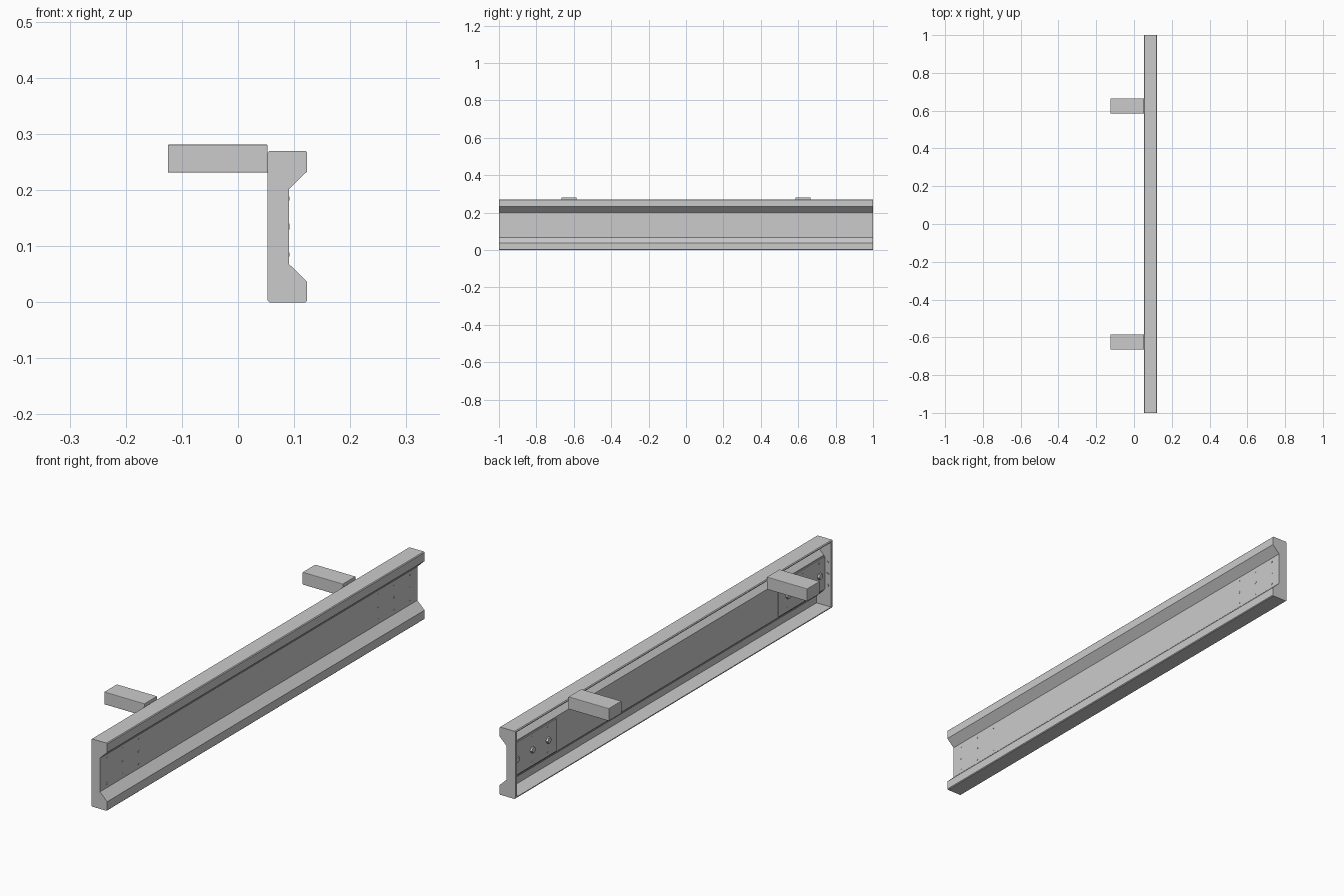
import bpy, bmesh, math
from mathutils import Matrix

if "Cube" in bpy.data.objects:
    bpy.data.objects.remove(bpy.data.objects["Cube"])

H = 0.27


def finish(name, bm):
    bmesh.ops.recalc_face_normals(bm, faces=bm.faces)
    me = bpy.data.meshes.new(name)
    bm.to_mesh(me)
    bm.free()
    ob = bpy.data.objects.new(name, me)
    bpy.context.collection.objects.link(ob)
    return ob


def extrude_y(name, pts, y0, y1):
    bm = bmesh.new()
    f = bm.faces.new([bm.verts.new((x, y0, z)) for x, z in pts])
    r = bmesh.ops.extrude_face_region(bm, geom=[f])
    vs = [e for e in r["geom"] if isinstance(e, bmesh.types.BMVert)]
    bmesh.ops.translate(bm, verts=vs, vec=(0, y1 - y0, 0))
    return finish(name, bm)


def box(name, x0, x1, y0, y1, z0, z1, bevel=0.0):
    bm = bmesh.new()
    m = Matrix.Translation(((x0 + x1) / 2, (y0 + y1) / 2, (z0 + z1) / 2))
    bmesh.ops.create_cube(bm, size=1, matrix=m @ Matrix.Diagonal((x1 - x0, y1 - y0, z1 - z0, 1)))
    if bevel:
        bmesh.ops.bevel(bm, geom=bm.edges[:], offset=bevel, segments=2,
                        profile=0.5, affect='EDGES')
    return finish(name, bm)


def pin(name, loc, r, depth, sides, axis='X'):
    bm = bmesh.new()
    rot = Matrix.Rotation(math.pi / 2, 4, 'Y' if axis == 'X' else 'X')
    bmesh.ops.create_cone(bm, cap_ends=True, segments=sides, radius1=r, radius2=r,
                          depth=depth, matrix=Matrix.Translation(loc) @ rot)
    return finish(name, bm)


def both(half):
    # mirror a half section about mid height
    return half + [(x, H - z) for x, z in reversed(half)]


# Pressed sheet beam, open at the back
outer = both([(0.053, 0.003), (0.056, 0), (0.12, 0), (0.123, 0.003), (0.123, 0.037), (0.091, 0.068)])
inner = both([(0.053, 0.006), (0.117, 0.006), (0.117, 0.034), (0.085, 0.065)])
extrude_y("rail_beam", outer + inner[::-1], -0.995, 0.995)

for s in (-1, 1):
    side = "front" if s < 0 else "back"
    # Closed end plate
    extrude_y(side + "_end_plate", outer, s * 0.99, s * 1.0)
    # Splice plate on the inside of the web
    y0, y1 = sorted((s * 0.7, s * 0.99))
    box(side + "_splice_plate", 0.081, 0.0855, y0, y1, 0.07, 0.20)
    # Hex bolts with rivets above and below
    for y in (0.755, 0.855, 0.955):
        pin(side + "_bolt_head", (0.077, s * y, 0.135), 0.012, 0.010, 6)
        pin(side + "_bolt_tip", (0.0905, s * y, 0.135), 0.005, 0.003, 12)
        for dz in (-0.05, 0.05):
            pin(side + "_rivet", (0.0860, s * y, 0.135 + dz), 0.004, 0.012, 10)
    # End plate rivets
    for z in (0.09, 0.135, 0.18):
        pin(side + "_end_rivet", (0.068, s * 0.989, z), 0.005, 0.004, 10, 'Y')
    # Mounting block
    yc = s * 0.625
    box(side + "_mount_block", -0.125, 0.053, yc - 0.04, yc + 0.04, 0.231, 0.281, 0.002)
